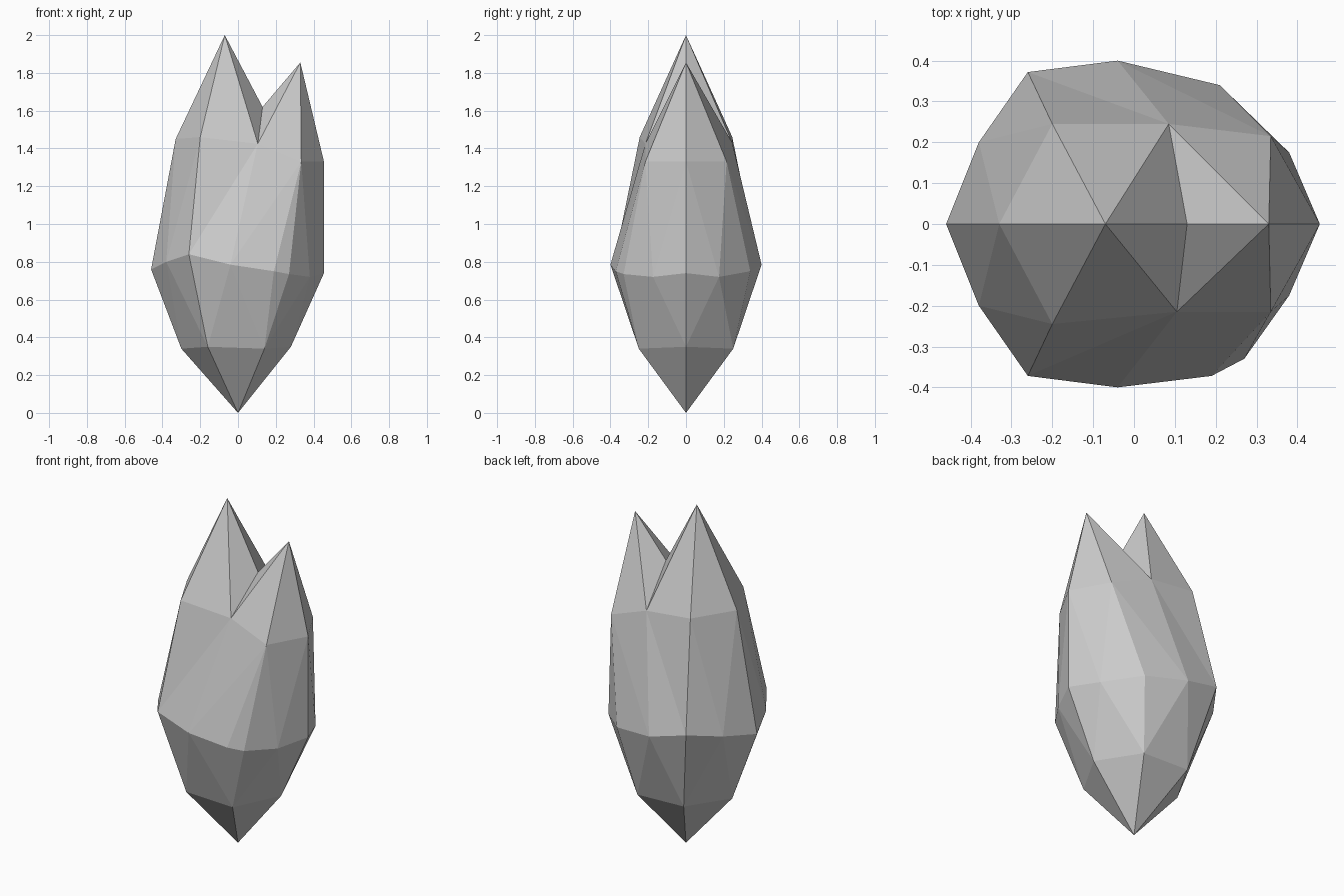
import bpy, bmesh
from mathutils import Vector

if "Cube" in bpy.data.objects:
    bpy.data.objects.remove(bpy.data.objects["Cube"])

bm = bmesh.new()


def line(points, side):
    # half ring from -x end to +x end, on the front (-1) or back (+1)
    return [bm.verts.new((x, y * side, z)) for x, y, z in points]


def bridge(low, high):
    # triangle strip between two half rings, always taking the shorter diagonal
    i = j = 0
    while i < len(low) - 1 or j < len(high) - 1:
        can_low, can_high = i < len(low) - 1, j < len(high) - 1
        if can_low and can_high:
            step_low = (low[i + 1].co - high[j].co).length < (low[i].co - high[j + 1].co).length
        else:
            step_low = can_low
        if step_low:
            bm.faces.new((low[i], low[i + 1], high[j]))
            i += 1
        else:
            bm.faces.new((low[i], high[j + 1], high[j]))
            j += 1


foot = Vector((0, 0, 0))
tall_tip = Vector((-0.07, 0, 2.0))
short_tip = Vector((0.33, 0, 1.855))
saddle = Vector((0.13, 0, 1.62))

base = [(-0.30, 0, 0.34), (-0.16, 0.25, 0.35), (0.14, 0.25, 0.34), (0.28, 0, 0.35)]
belly_left = [(-0.46, 0, 0.76), (-0.38, 0.20, 0.80), (-0.26, 0.372, 0.84), (-0.04, 0.40, 0.785)]
belly_right = [(0.38, 0.175, 0.72), (0.455, 0, 0.74)]

# per side: belly corners and the notch differ between front and back
sides = {
    -1: ([(0.19, 0.372, 0.75), (0.27, 0.33, 0.735)], (0.105, 0.215, 1.425)),
    1: ([(0.21, 0.34, 0.75)], (0.085, 0.245, 1.43)),
}

for side, (corner, notch) in sides.items():
    low = line(base, side)
    belly = line(belly_left + corner + belly_right, side)
    shoulder = line([(-0.33, 0, 1.45), (-0.20, 0.245, 1.46), notch,
                     (0.335, 0.215, 1.33), (0.455, 0, 1.33)], side)
    f, a, b, m = [bm.verts.new(p) for p in (foot, tall_tip, short_tip, saddle)]
    # lower point and body
    for p, q in zip(low, low[1:]):
        bm.faces.new((f, q, p))
    bridge(low, belly)
    bridge(belly, shoulder)
    # two tips with the cleft between them
    for i, tip in enumerate((a, a, b, b)):
        bm.faces.new((shoulder[i], shoulder[i + 1], tip))
    bm.faces.new((a, shoulder[2], m))
    bm.faces.new((b, m, shoulder[2]))

bmesh.ops.remove_doubles(bm, verts=bm.verts[:], dist=0.001)
bmesh.ops.recalc_face_normals(bm, faces=bm.faces[:])
mesh = bpy.data.meshes.new("crystal")
bm.to_mesh(mesh)
bm.free()
bpy.context.collection.objects.link(bpy.data.objects.new("crystal", mesh))
